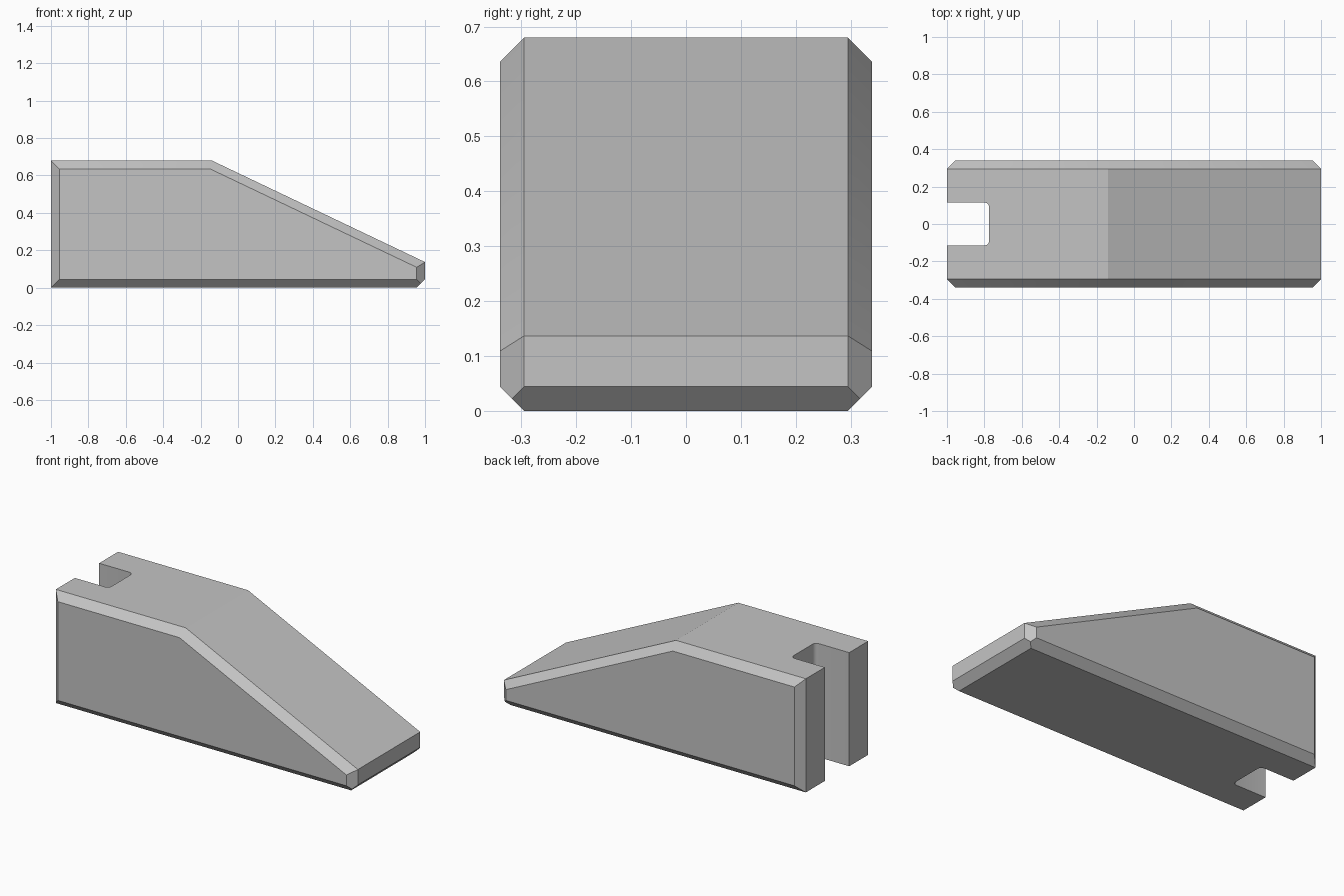
import bpy
import bmesh
import math

if "Cube" in bpy.data.objects:
    bpy.data.objects.remove(bpy.data.objects["Cube"], do_unlink=True)

LENGTH, HALF_W, HEIGHT = 1.0, 0.339, 0.68   # half length, half width, height
NOSE, KNEE = 0.137, -0.14                   # nose height, start of the slope
C = 0.0445                                  # chamfer size

grey = bpy.data.materials.new("plain grey")
grey.use_nodes = True
colour = (0.55, 0.55, 0.55, 1)
grey.diffuse_color = colour
grey.node_tree.nodes["Principled BSDF"].inputs["Base Color"].default_value = colour


def add_object(name, bm):
    bmesh.ops.recalc_face_normals(bm, faces=bm.faces)
    mesh = bpy.data.meshes.new(name)
    bm.to_mesh(mesh)
    bm.free()
    mesh.materials.append(grey)
    obj = bpy.data.objects.new(name, mesh)
    bpy.context.collection.objects.link(obj)
    return obj


# Side profiles: full outline, and the outline inset by the chamfer
slope = (HEIGHT - NOSE) / (LENGTH - KNEE)
drop = C * math.hypot(1, slope)
nose_in = NOSE + C * slope - drop
knee_in = LENGTH - C - (HEIGHT - C - nose_in) / slope
outer = [(-LENGTH, 0), (LENGTH - C, 0), (LENGTH, C),
         (LENGTH, NOSE), (KNEE, HEIGHT), (-LENGTH, HEIGHT)]
inner = [(C - LENGTH, C), (LENGTH - C, C), (LENGTH - C, nose_in),
         (knee_in, HEIGHT - C), (C - LENGTH, HEIGHT - C)]
corner = [(LENGTH - C / 2, C / 2)]

# Wedge body: convex hull of the outlines on both sides
bm = bmesh.new()
for side in (-1, 1):
    for outline, inset in ((outer, C), (inner, 0), (corner, C / 2)):
        for x, z in outline:
            bm.verts.new((x, side * (HALF_W - inset), z))
bmesh.ops.convex_hull(bm, input=bm.verts)
bmesh.ops.dissolve_limit(bm, angle_limit=math.radians(1),
                         verts=bm.verts, edges=bm.edges)
body = add_object("wedge_body", bm)

# Slot cutter with rounded inner corners
SLOT_END, SLOT_HALF, R = -0.775, 0.115, 0.025
path = [(-1.2, -SLOT_HALF)]
for side, start in ((-1, -90), (1, 0)):
    for i in range(5):
        a = math.radians(start + i * 22.5)
        path.append((SLOT_END - R + R * math.cos(a),
                     side * (SLOT_HALF - R) + R * math.sin(a)))
path.append((-1.2, SLOT_HALF))
bm = bmesh.new()
floor = bm.faces.new([bm.verts.new((x, y, -0.2)) for x, y in path])
lifted = bmesh.ops.extrude_face_region(bm, geom=[floor])["geom"]
bmesh.ops.translate(bm, vec=(0, 0, 1.2),
                    verts=[v for v in lifted if isinstance(v, bmesh.types.BMVert)])
cutter = add_object("slot_cutter", bm)
cutter.hide_render = True

# Cut the slot through the tall end
cut = body.modifiers.new("slot", "BOOLEAN")
cut.operation = "DIFFERENCE"
cut.solver = "EXACT"
cut.object = cutter
bpy.context.view_layer.objects.active = body
body.select_set(True)
bpy.ops.object.modifier_apply(modifier=cut.name)
bpy.data.objects.remove(cutter, do_unlink=True)
bpy.ops.object.shade_smooth_by_angle(angle=math.radians(24))
